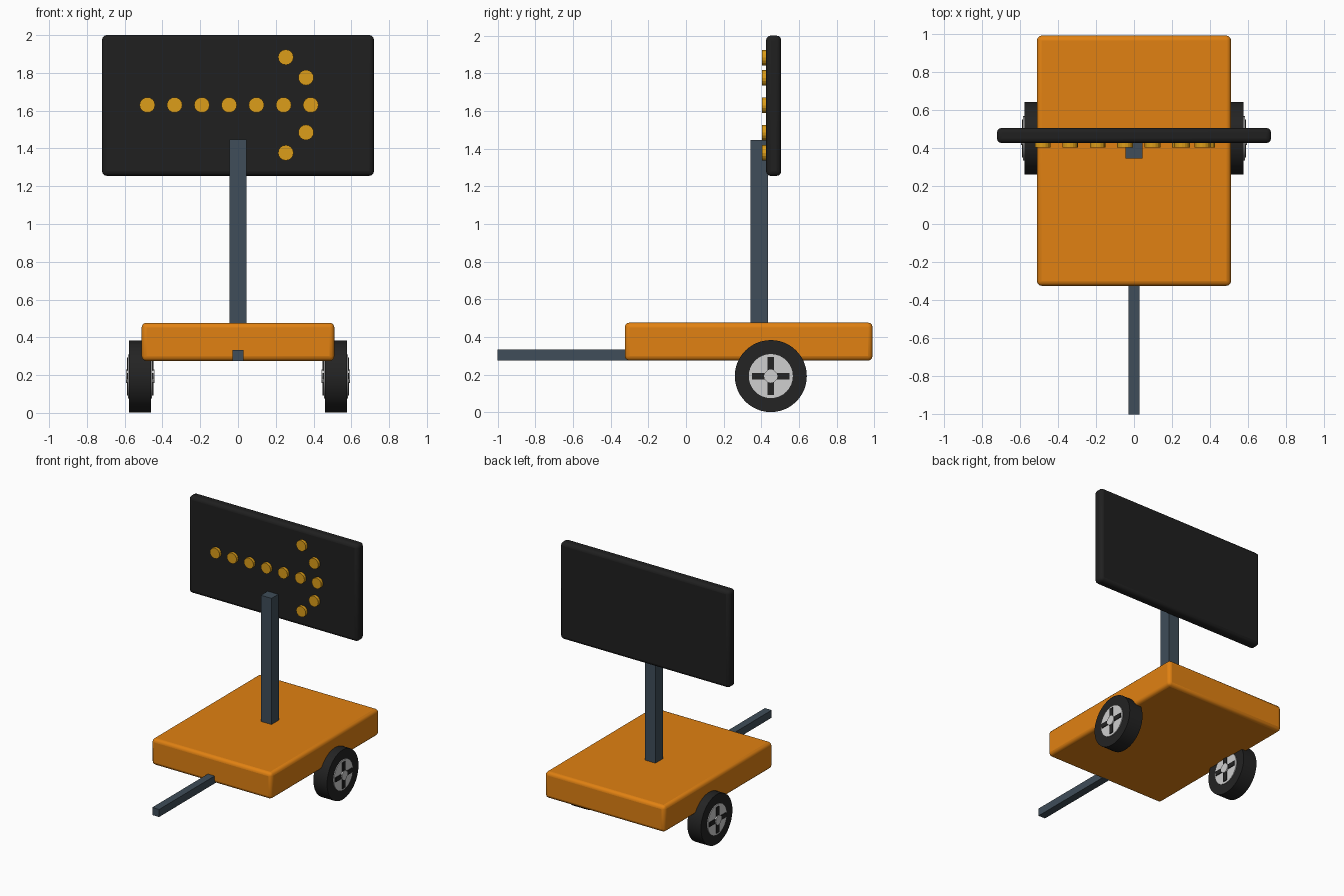
import bpy, math
from mathutils import Vector

if "Cube" in bpy.data.objects:
    bpy.data.objects.remove(bpy.data.objects["Cube"])


def material(name, color):
    m = bpy.data.materials.new(name)
    m.diffuse_color = (*color, 1)
    m.use_nodes = True
    m.node_tree.nodes["Principled BSDF"].inputs["Base Color"].default_value = m.diffuse_color
    return m


ORANGE = material("safety orange", (0.75, 0.22, 0.006))
BLACK = material("board black", (0.014, 0.014, 0.014))
RUBBER = material("tyre rubber", (0.017, 0.017, 0.017))
STEEL = material("slate steel", (0.05, 0.075, 0.10))
AMBER = material("amber lamp", (0.72, 0.34, 0.01))
SILVER = material("silver rim", (0.62, 0.62, 0.62))


def box(name, lo, hi, mat, bevel=0.0, segments=3):
    lo, hi = Vector(lo), Vector(hi)
    bpy.ops.mesh.primitive_cube_add(size=1, location=(lo + hi) / 2)
    ob = bpy.context.object
    ob.name = name
    ob.scale = hi - lo
    bpy.ops.object.transform_apply(location=False, rotation=False, scale=True)
    ob.data.materials.append(mat)
    if bevel:
        mod = ob.modifiers.new("rounded edges", 'BEVEL')
        mod.width, mod.segments = bevel, segments
        bpy.ops.object.shade_smooth_by_angle(angle=math.radians(35))
    return ob


def cylinder(name, centre, radius, depth, axis, mat, sides):
    rot = (0, math.pi / 2, 0) if axis == 'X' else (math.pi / 2, 0, 0)
    bpy.ops.mesh.primitive_cylinder_add(vertices=sides, radius=radius, depth=depth,
                                        location=centre, rotation=rot)
    ob = bpy.context.object
    ob.name = name
    ob.data.materials.append(mat)
    if sides > 16:
        bpy.ops.object.shade_smooth_by_angle(angle=math.radians(35))
    return ob


# Trailer: bed, drawbar and mast
box("trailer_bed", (-0.51, -0.325, 0.275), (0.51, 0.99, 0.477), ORANGE, 0.025)
box("drawbar", (-0.029, -1.0, 0.275), (0.029, -0.30, 0.333), STEEL)
box("mast", (-0.045, 0.343, 0.47), (0.045, 0.435, 1.447), STEEL)

# Sign board
box("sign_board", (-0.72, 0.425, 1.255), (0.72, 0.505, 2.0), BLACK, 0.025)

# Arrow lamps: a shaft row and a mirrored head
lamps = [(-0.48 + i * 0.1443, 1.63) for i in range(6)] + [(0.385, 1.63)]
for s in (-1, 1):
    lamps += [(0.36, 1.63 + s * 0.145), (0.253, 1.63 + s * 0.253)]
for i, (x, z) in enumerate(lamps):
    cylinder(f"arrow_lamp_{i + 1}", (x, 0.418, z), 0.041, 0.03, 'Y', AMBER, 16)

# Wheels with rim, cross slots and hub cap on both faces
WY, WZ, WX = 0.45, 0.193, 0.518
for side, s in (("left", -1), ("right", 1)):
    c = (s * WX, WY, WZ)
    cylinder(f"{side}_tyre", c, 0.191, 0.116, 'X', RUBBER, 48)
    cylinder(f"{side}_rim", c, 0.117, 0.128, 'X', SILVER, 32)
    h = 0.07
    x0, x1 = s * WX - h, s * WX + h
    box(f"{side}_upright_slot", (x0, WY - 0.017, WZ - 0.1), (x1, WY + 0.017, WZ + 0.1), RUBBER)
    box(f"{side}_level_slot", (x0, WY - 0.1, WZ - 0.017), (x1, WY + 0.1, WZ + 0.017), RUBBER)
    cylinder(f"{side}_hub_cap", c, 0.036, 0.15, 'X', SILVER, 12)
